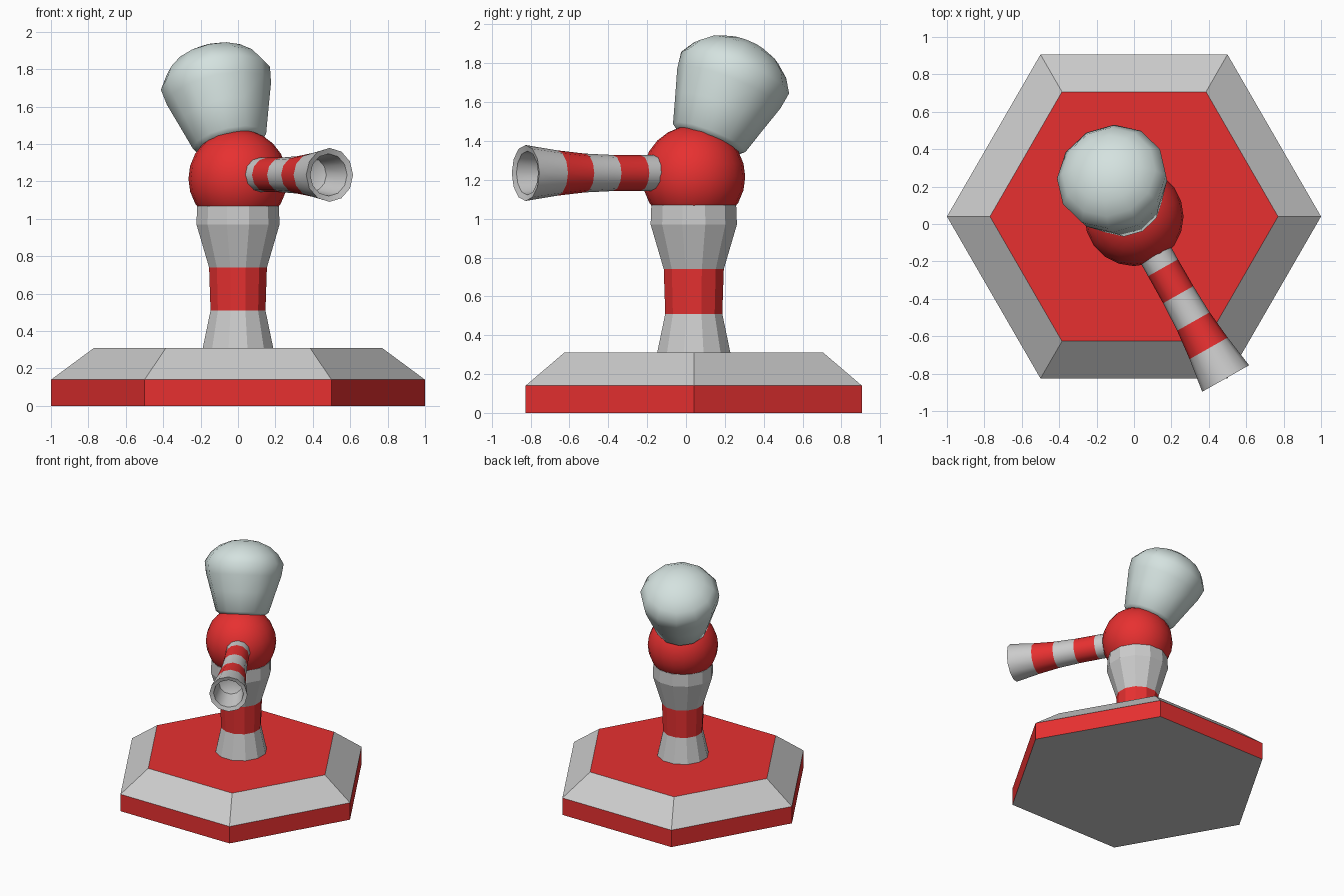
import bpy, bmesh, math
from mathutils import Matrix, Vector

if "Cube" in bpy.data.objects:
    bpy.data.objects.remove(bpy.data.objects["Cube"])


def material(name, rgb):
    m = bpy.data.materials.new(name)
    m.diffuse_color = (*rgb, 1)
    m.use_nodes = True
    m.node_tree.nodes["Principled BSDF"].inputs["Base Color"].default_value = m.diffuse_color
    return m


GREY = material("grey", (0.8, 0.8, 0.8))
RED = material("red", (0.8, 0.03, 0.03))
PALE = material("pale_grey_green", (0.66, 0.76, 0.74))
CENTRE = Vector((0, 0.04, 1.215))
AIM = math.radians(-60.5)


def lathe(name, profile, sides, mats, bands=(), turn=0.0, matrix=None, smooth=None):
    """Revolve (radius, height) points about z; bands = profile segments using mats[1]."""
    bm = bmesh.new()
    rings = []
    for r, z in profile:
        rings.append([bm.verts.new((r * math.cos(turn + i * math.tau / sides),
                                    r * math.sin(turn + i * math.tau / sides), z))
                      for i in range(sides)] if r > 0 else [bm.verts.new((0, 0, z))])
    for s, (a, b) in enumerate(zip(rings, rings[1:])):
        for i in range(sides):
            j = (i + 1) % sides
            if len(a) == 1:
                vs = (a[0], b[j], b[i])
            elif len(b) == 1:
                vs = (a[i], a[j], b[0])
            else:
                vs = (a[i], a[j], b[j], b[i])
            f = bm.faces.new(vs)
            f.material_index = 1 if s in bands else 0
            f.smooth = smooth is not None
    # flat end caps
    for ring, band in ((rings[0], -1), (rings[-1], len(profile) - 1)):
        if len(ring) > 1:
            f = bm.faces.new(ring)
            f.material_index = 1 if band in bands else 0
    bmesh.ops.recalc_face_normals(bm, faces=bm.faces)
    me = bpy.data.meshes.new(name)
    bm.to_mesh(me)
    bm.free()
    for m in mats:
        me.materials.append(m)
    if smooth is not None:
        me.set_sharp_from_angle(angle=math.radians(smooth))
    ob = bpy.data.objects.new(name, me)
    ob.matrix_world = matrix or Matrix.Translation((0, CENTRE.y, 0))
    bpy.context.collection.objects.link(ob)
    return ob


def aimed(direction, origin):
    return Matrix.Translation(origin) @ direction.to_track_quat('Z', 'Y').to_matrix().to_4x4()


# Hexagonal base: red rim, grey slope, red top
lathe("base", [(1, 0), (1, 0.14), (0.77, 0.31)], 6, [GREY, RED], bands=(0, 2))

# Faceted post with one red band
lathe("post", [(0.197, 0.3), (0.195, 0.31), (0.152, 0.51), (0.16, 0.74),
               (0.23, 0.97), (0.226, 1.07)], 12, [GREY, RED], bands=(2,),
      turn=math.radians(15))

# Ball joint
n = 12
ball = [(0.265 * math.sin(math.pi * i / n) if 0 < i < n else 0,
         -0.265 * math.cos(math.pi * i / n)) for i in range(n + 1)]
lathe("ball_joint", ball, 20, [RED], matrix=Matrix.Translation(CENTRE), smooth=40)

# Striped flared barrel with a hollow mouth
aim = Vector((math.cos(AIM), math.sin(AIM), 0))
lathe("barrel", [(0.092, 0.15), (0.092, 0.315), (0.093, 0.48), (0.1, 0.645),
                 (0.117, 0.81), (0.144, 0.995), (0.113, 0.985), (0.09, 0.8), (0.0, 0.76)],
      12, [GREY, RED], bands=(1, 3),
      matrix=aimed(aim, CENTRE + Vector((0, 0, 0.02))), smooth=40)

# Rounded counterweight leaning away from the barrel
tilt = math.radians(24.5)
lean = -aim * math.sin(tilt) + Vector((0, 0, math.cos(tilt)))
lathe("counterweight", [(0, 0.19), (0.165, 0.195), (0.2, 0.22), (0.245, 0.37), (0.285, 0.5),
                        (0.298, 0.59), (0.255, 0.66), (0.19, 0.715), (0.1, 0.752), (0, 0.765)],
      12, [PALE], matrix=aimed(lean, CENTRE), smooth=60)
